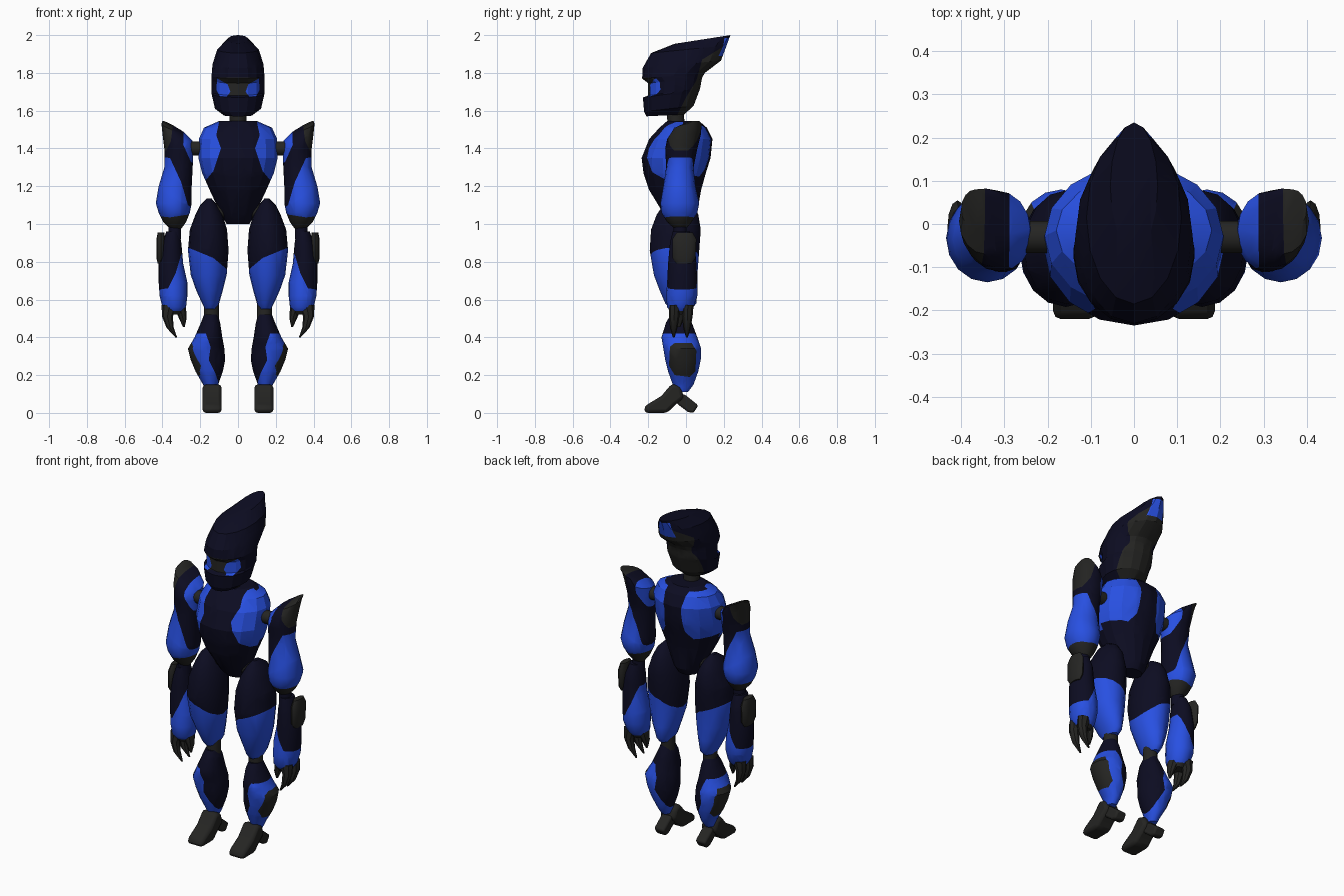
import bpy, bmesh, math
from mathutils import Vector


def material(name, rgb):
    m = bpy.data.materials.new(name)
    m.diffuse_color = (*rgb, 1)
    return m


MATS = [material("dark_navy", (0.0037, 0.0037, 0.0155)),
        material("bright_blue", (0.021, 0.080, 0.76)),
        material("charcoal", (0.018, 0.018, 0.0165))]
NAVY, BLUE, GREY = 0, 1, 2


def make(name, bm, mat, mirror):
    bmesh.ops.recalc_face_normals(bm, faces=bm.faces)
    me = bpy.data.meshes.new(name)
    for f in bm.faces:
        f.material_index = mat
    bm.to_mesh(me)
    bm.free()
    for m in MATS:
        me.materials.append(m)
    ob = bpy.data.objects.new(name, me)
    bpy.context.collection.objects.link(ob)
    if mirror:
        ob.modifiers.new("mirror", "MIRROR").use_mirror_merge = False
    return ob


def loft(name, rings, mat, sides=16, mirror=True):
    """Skin elliptical rings (z, x0, x1, y0, y1, tilt_x, tilt_y)."""
    bm = bmesh.new()
    loops = []
    for r in rings:
        z, x0, x1, y0, y1, tx, ty = (*r, 0, 0)[:7]
        loop = []
        for i in range(sides):
            a = 2 * math.pi * i / sides
            c, s = math.cos(a), math.sin(a)
            loop.append(bm.verts.new(((x0 + x1) / 2 + c * (x1 - x0) / 2,
                                      (y0 + y1) / 2 + s * (y1 - y0) / 2,
                                      z + tx * c + ty * s)))
        loops.append(loop)
    for a, b in zip(loops, loops[1:]):
        for i in range(sides):
            j = (i + 1) % sides
            bm.faces.new((a[i], a[j], b[j], b[i]))
    bm.faces.new(loops[0])
    bm.faces.new(loops[-1])
    return make(name, bm, mat, mirror)


def rod(name, p, q, r, mat=GREY, mirror=True):
    p, q = Vector(p), Vector(q)
    bm = bmesh.new()
    bmesh.ops.create_cone(bm, cap_ends=True, segments=14, radius1=r, radius2=r,
                          depth=(q - p).length)
    rot = (q - p).to_track_quat("Z", "Y").to_matrix().to_4x4()
    rot.translation = (p + q) / 2
    bm.transform(rot)
    return make(name, bm, mat, mirror)


def slab(name, profile, x0, x1, mat, bevel):
    """Extrude a (y, z) profile between x0 and x1."""
    bm = bmesh.new()
    f = bm.faces.new([bm.verts.new((x0, y, z)) for y, z in profile])
    ext = bmesh.ops.extrude_face_region(bm, geom=[f])["geom"]
    for v in ext:
        if isinstance(v, bmesh.types.BMVert):
            v.co.x = x1
    ob = make(name, bm, mat, True)
    b = ob.modifiers.new("bevel", "BEVEL")
    b.width, b.segments = bevel, 2


def inside(u, w, poly):
    hit = False
    for (a, b), (c, d) in zip(poly, poly[1:] + poly[:1]):
        if (b > w) != (d > w) and u < (c - a) * (w - b) / (d - b) + a:
            hit = not hit
    return hit


def paint(ob, mat, poly, axis="y", sign=0):
    """Cut a polygon drawn in the front (y) or side (x) view and colour it."""
    k = 0 if axis == "y" else 1
    n = 1 - k
    bm = bmesh.new()
    bm.from_mesh(ob.data)
    for (a, b), (c, d) in zip(poly, poly[1:] + poly[:1]):
        co, no = Vector((0, 0, b)), Vector((0, 0, c - a))
        co[k], no[k] = a, b - d
        bmesh.ops.bisect_plane(bm, geom=bm.verts[:] + bm.edges[:] + bm.faces[:],
                               plane_co=co, plane_no=no, dist=1e-5)
    bm.normal_update()
    for f in bm.faces:
        c = f.calc_center_median()
        if inside(c[k], c.z, poly) and (sign == 0 or f.normal[n] * sign > 0.02):
            f.material_index = mat
    bm.to_mesh(ob.data)
    bm.free()


def flip(poly):
    return [(-x, z) for x, z in poly]


# Helmet: swept-back crest with a recessed visor
head = loft("helmet", [
    (1.575, -.075, .075, -.21, -.01, 0, .005),
    (1.61, -.122, .122, -.222, .04, 0, .015),
    (1.69, -.14, .14, -.228, .072, 0, .02),
    (1.70, -.14, .14, -.200, .075, 0, .02),
    (1.76, -.14, .14, -.200, .085, 0, .015),
    (1.785, -.14, .14, -.232, .10, 0, .015),
    (1.845, -.135, .135, -.230, .185, 0, .02),
    (1.925, -.11, .11, -.185, .215, 0, .02),
    (1.977, -.055, .055, -.06, .235, 0, .023)], NAVY, 16, False)
paint(head, GREY, [(.3, 1.985), (.225, 1.985), (.19, 1.935), (.085, 1.87),
                   (.055, 1.76), (0, 1.67), (-.06, 1.55), (.3, 1.55)], "x")
paint(head, GREY, [(-.105, 1.775), (-.09, 1.68), (.09, 1.68), (.105, 1.775)], "y", -1)
eye = [(.04, 1.70), (.055, 1.74), (.11, 1.77), (.115, 1.71), (.095, 1.675), (.06, 1.675)]
for p in (eye, flip(eye)):
    paint(head, BLUE, p, "y", -1)
paint(head, BLUE, [(-.035, 1.985), (.035, 1.985), (.055, 1.89), (-.055, 1.89)], "y", 1)
rod("neck", (0, -.05, 1.5), (0, -.06, 1.63), .045, GREY, False)

# Torso: wedge with blue chest and back panels
torso = loft("torso", [
    (1.0, -.06, .06, -.07, .03),
    (1.04, -.085, .085, -.11, .055),
    (1.18, -.15, .15, -.195, .08),
    (1.27, -.19, .19, -.225, .105),
    (1.35, -.21, .21, -.235, .13),
    (1.45, -.207, .207, -.195, .14),
    (1.51, -.18, .18, -.14, .11),
    (1.545, -.10, .10, -.10, .07)], NAVY, 16, False)
chest = [(.10, 1.54), (.115, 1.47), (.09, 1.40), (.13, 1.28), (.18, 1.22), (.3, 1.24), (.3, 1.54)]
back = [(.07, 1.53), (.055, 1.42), (.065, 1.30), (.10, 1.25), (.3, 1.28), (.3, 1.53)]
for p, q in ((chest, back), (flip(chest), flip(back))):
    paint(torso, BLUE, p, "y", -1)
    paint(torso, BLUE, q, "y", 1)

# Joints
rod("shoulder_joint", (.17, -.03, 1.40), (.27, -.03, 1.40), .038)
rod("elbow_joint", (.335, -.03, .92), (.335, -.03, 1.0), .035, NAVY)
rod("hip_joint", (.03, -.04, 1.07), (.15, -.04, 1.07), .04)
rod("knee_joint", (.14, -.03, .49), (.14, -.03, .58), .04)

# Upper arm with raised shoulder tip
arm = loft("upper_arm", [
    (.975, .30, .36, -.06, 0), (1.01, .275, .395, -.10, .03),
    (1.06, .255, .42, -.13, .06), (1.11, .245, .435, -.135, .07),
    (1.20, .245, .42, -.12, .05), (1.30, .24, .39, -.105, .04),
    (1.40, .235, .39, -.11, .06), (1.46, .24, .40, -.10, .078, .02, .01),
    (1.505, .28, .405, -.07, .082, .025, .01),
    (1.53, .335, .40, -.01, .08, .015, .005)], NAVY)
paint(arm, BLUE, [(.2, 1.6), (.285, 1.6), (.29, 1.42), (.25, 1.33), (.2, 1.30)])
paint(arm, BLUE, [(.5, 1.36), (.36, 1.35), (.30, 1.22), (.265, 1.10), (.2, 1.06),
                  (.36, 1.035), (.5, 1.05)])
paint(arm, GREY, [(.2, .9), (.5, .9), (.5, 1.05), (.36, 1.035), (.2, 1.06)])
paint(arm, GREY, [(.335, 1.6), (.355, 1.44), (.38, 1.39), (.5, 1.39), (.5, 1.6)])

# Forearm, outer pad and claws
fore = loft("forearm", [
    (.52, .30, .37, -.07, .01), (.56, .275, .40, -.10, .04),
    (.62, .268, .415, -.105, .06), (.69, .268, .42, -.10, .06),
    (.79, .29, .42, -.095, .055), (.90, .30, .40, -.085, .045),
    (.96, .31, .38, -.07, .02)], NAVY)
paint(fore, BLUE, [(.30, .84), (.33, .74), (.37, .66), (.5, .64), (.5, .54), (.2, .54), (.2, .80)])
paint(fore, GREY, [(.2, .4), (.5, .4), (.5, .54), (.2, .54)])
loft("forearm_pad", [
    (.79, .395, .425, -.05, .03), (.82, .385, .432, -.072, .05),
    (.92, .385, .432, -.072, .055), (.955, .39, .425, -.05, .035)], GREY, 12)
for i, y in enumerate((-.09, -.02)):
    loft("outer_claw_%d" % (i + 1), [
        (.57, .32, .405, y, y + .06), (.51, .345, .402, y, y + .055),
        (.45, .34, .378, y + .005, y + .045), (.40, .322, .332, y + .02, y + .03)], GREY, 8)
loft("thumb_claw", [
    (.56, .275, .34, -.07, .01), (.50, .272, .312, -.06, -.01),
    (.455, .282, .292, -.045, -.03)], GREY, 8)

# Thigh, blue below a slanting line
thigh = loft("thigh", [
    (.55, .115, .175, -.085, .03), (.58, .10, .19, -.11, .055),
    (.65, .08, .222, -.14, .06), (.73, .06, .25, -.17, .06),
    (.86, .05, .265, -.192, .07), (.97, .058, .255, -.185, .078),
    (1.05, .082, .225, -.155, .065), (1.10, .11, .20, -.12, .035),
    (1.135, .14, .165, -.07, -.02)], NAVY)
paint(thigh, BLUE, [(0, .69), (.07, .77), (.13, .82), (.3, .89), (.3, .5), (0, .5)])

# Shin with blue outer flank and side pad
shin = loft("shin", [
    (.11, .12, .17, -.05, .01), (.15, .105, .185, -.07, .04),
    (.22, .08, .225, -.095, .065), (.28, .068, .25, -.11, .078),
    (.34, .072, .265, -.12, .08), (.40, .083, .23, -.13, .06),
    (.48, .095, .195, -.105, .03), (.52, .108, .18, -.08, .01)], NAVY)
paint(shin, BLUE, [(.17, .42), (.145, .35), (.155, .28), (.12, .21), (.10, .15), (.10, .05),
                   (.3, .05), (.3, .42)])
paint(shin, GREY, [(-.085, .35), (-.06, .37), (.03, .37), (.055, .33), (.05, .22),
                   (.02, .19), (-.06, .20), (-.09, .25)], "x", 1)

# Foot: toe block and heel spur
slab("foot", [(-.22, 0), (-.22, .035), (-.13, .09), (-.075, .155), (-.03, .14),
              (-.01, .08), (-.06, .04), (-.10, 0)], .087, .187, GREY, .018)
slab("heel", [(-.05, .09), (-.01, .10), (.065, .04), (.04, 0), (.01, .005), (-.05, .05)],
     .105, .17, GREY, .01)

# Smooth shading with crisp creases
for ob in bpy.data.objects:
    ob.data.polygons.foreach_set("use_smooth", [True] * len(ob.data.polygons))
    ob.data.set_sharp_from_angle(angle=math.radians(20 if ob.name in ("helmet", "torso") else 35))
